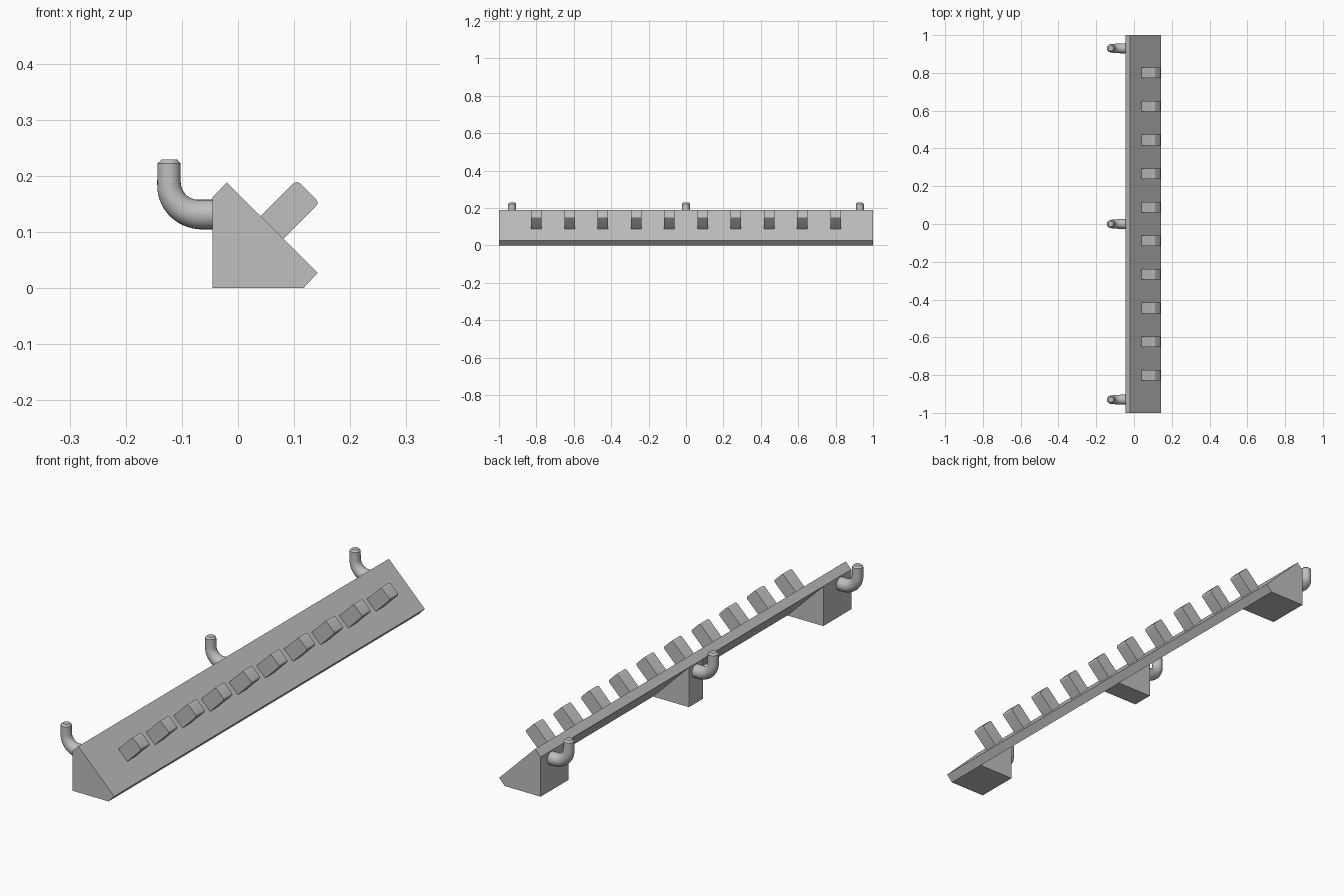
import bpy, bmesh, math
from mathutils import Vector

cube = bpy.data.objects.get("Cube")
if cube:
    bpy.data.objects.remove(cube, do_unlink=True)

grey = bpy.data.materials.new("plain grey")
colour = (0.52, 0.52, 0.52, 1)
grey.diffuse_color = colour
grey.use_nodes = True
grey.node_tree.nodes["Principled BSDF"].inputs["Base Color"].default_value = colour


def finish(name, bm, smooth=False):
    bmesh.ops.recalc_face_normals(bm, faces=bm.faces[:])
    mesh = bpy.data.meshes.new(name)
    bm.to_mesh(mesh)
    bm.free()
    obj = bpy.data.objects.new(name, mesh)
    bpy.context.collection.objects.link(obj)
    mesh.materials.append(grey)
    if smooth:
        bpy.ops.object.select_all(action='DESELECT')
        obj.select_set(True)
        bpy.context.view_layer.objects.active = obj
        bpy.ops.object.shade_smooth_by_angle(angle=math.radians(35))
    return obj


def extrude_profile(name, profile, y0, y1, smooth=False):
    """Extrude an x-z outline along y."""
    bm = bmesh.new()
    face = bm.faces.new([bm.verts.new((x, y0, z)) for x, z in profile])
    out = bmesh.ops.extrude_face_region(bm, geom=[face])
    moved = [g for g in out["geom"] if isinstance(g, bmesh.types.BMVert)]
    bmesh.ops.translate(bm, verts=moved, vec=(0, y1 - y0, 0))
    return finish(name, bm, smooth)


# Sloping board
extrude_profile("sloping_board",
                [(-0.045, 0.162), (-0.02, 0.188), (0.142, 0.027), (0.117, 0)], -1, 1)

# Triangular brackets under the board
wedge = [(-0.045, 0), (0.117, 0), (-0.045, 0.162)]
for name, y0, y1 in (("front_bracket", -1, -0.82), ("middle_bracket", -0.045, 0.045),
                     ("back_bracket", 0.82, 1)):
    extrude_profile(name, wedge, y0, y1)


# Pegs square to the board, with two rounded tip edges
def peg_profile(half=0.0285, length=0.092, r=0.0085, steps=4):
    pts = [(-half, -0.004), (half, -0.004)]
    for side, start in ((1, 0), (-1, 90)):
        for i in range(steps + 1):
            a = math.radians(start + 90 * i / steps)
            pts.append((side * (half - r) + r * math.cos(a), length - r + r * math.sin(a)))
    s = math.sqrt(0.5)
    return [(0.06 + s * (u + v), 0.107 + s * (v - u)) for u, v in pts]


for i in range(10):
    y = (i - 4.5) * 0.1778
    extrude_profile(f"peg_{i + 1}", peg_profile(), y - 0.028, y + 0.028, True)


# Upturned hooks, tapering towards a chamfered tip
def hook(name, y, sides=24, steps=10, bend=0.055):
    cx, cz = -0.068, 0.131 + bend
    rings = [(-0.04, 0.131, 0, 0.0265)]
    for i in range(steps + 1):
        t = i / steps
        a = t * math.pi / 2
        rings.append((cx - bend * math.sin(a), cz - bend * math.cos(a), a,
                      0.0265 - 0.0055 * t))
    rings += [(-0.123, 0.222, math.pi / 2, 0.0205), (-0.122, 0.229, math.pi / 2, 0.0135)]
    bm = bmesh.new()
    loops = []
    for x, z, a, r in rings:
        across = Vector((math.sin(a), 0, math.cos(a)))
        loop = []
        for k in range(sides):
            b = 2 * math.pi * k / sides
            p = Vector((x, y, z)) + across * r * math.cos(b)
            p.y += r * math.sin(b)
            loop.append(bm.verts.new(p))
        loops.append(loop)
    for lo, hi in zip(loops, loops[1:]):
        for k in range(sides):
            n = (k + 1) % sides
            bm.faces.new((lo[k], lo[n], hi[n], hi[k]))
    bm.faces.new(loops[0])
    bm.faces.new(loops[-1])
    finish(name, bm, True)


for name, y in (("front_hook", -0.93), ("middle_hook", 0), ("back_hook", 0.93)):
    hook(name, y)
